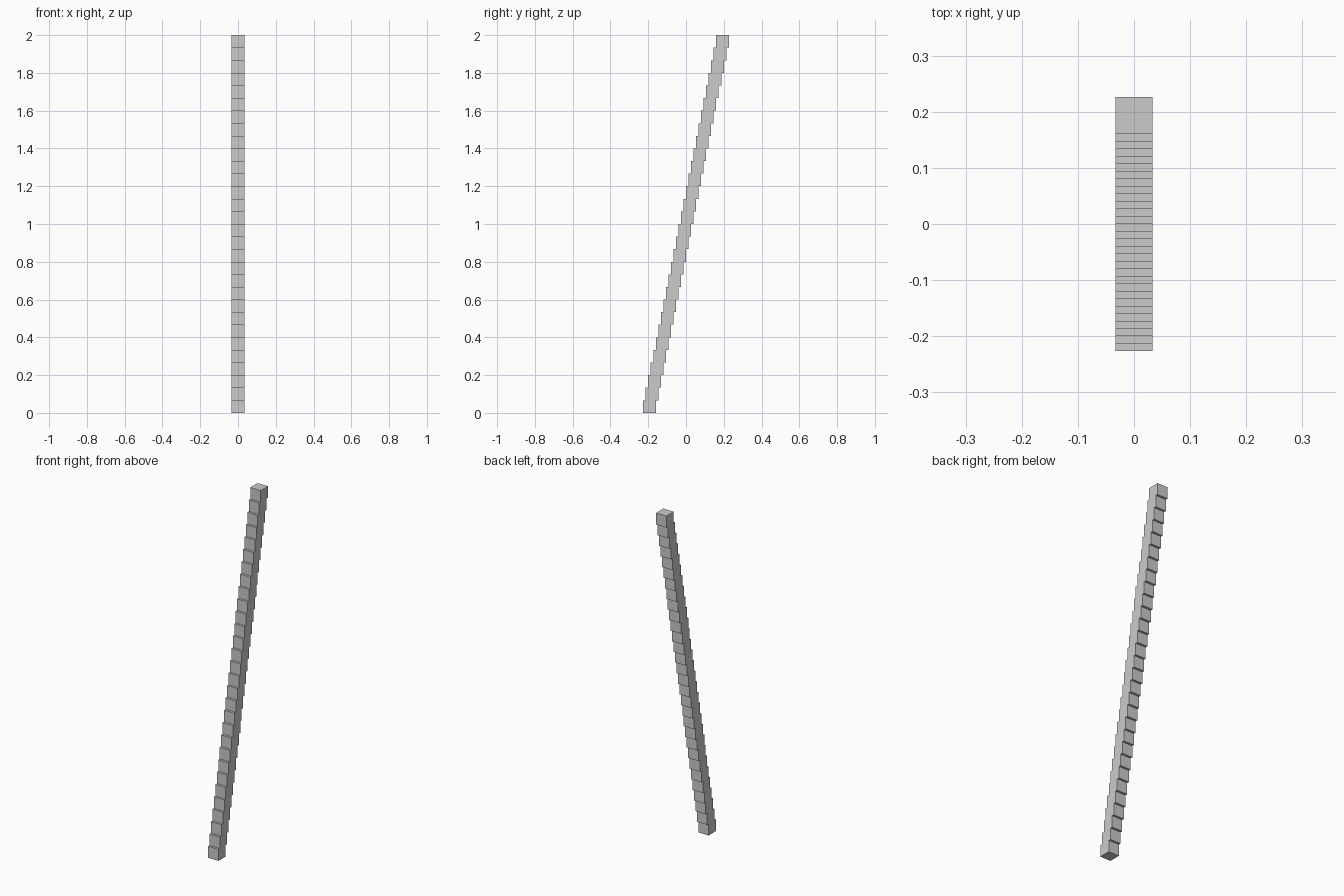
import bpy

if "Cube" in bpy.data.objects:
    bpy.data.objects.remove(bpy.data.objects["Cube"])

COUNT = 30
SIZE = 2.0 / COUNT      # cube edge, 30 cubes make 2 units
SHIFT = SIZE / 5        # each cube steps back by a fifth of its edge

# Bottom cube of the leaning stack
bpy.ops.mesh.primitive_cube_add(
    size=SIZE, location=(0, -SHIFT * (COUNT - 1) / 2, SIZE / 2))
stack = bpy.context.object
stack.name = "leaning_block_stack"

# Repeat it upward and backward
array = stack.modifiers.new("stacked_blocks", 'ARRAY')
array.count = COUNT
array.use_relative_offset = False
array.use_constant_offset = True
array.constant_offset_displace = (0, SHIFT, SIZE)
